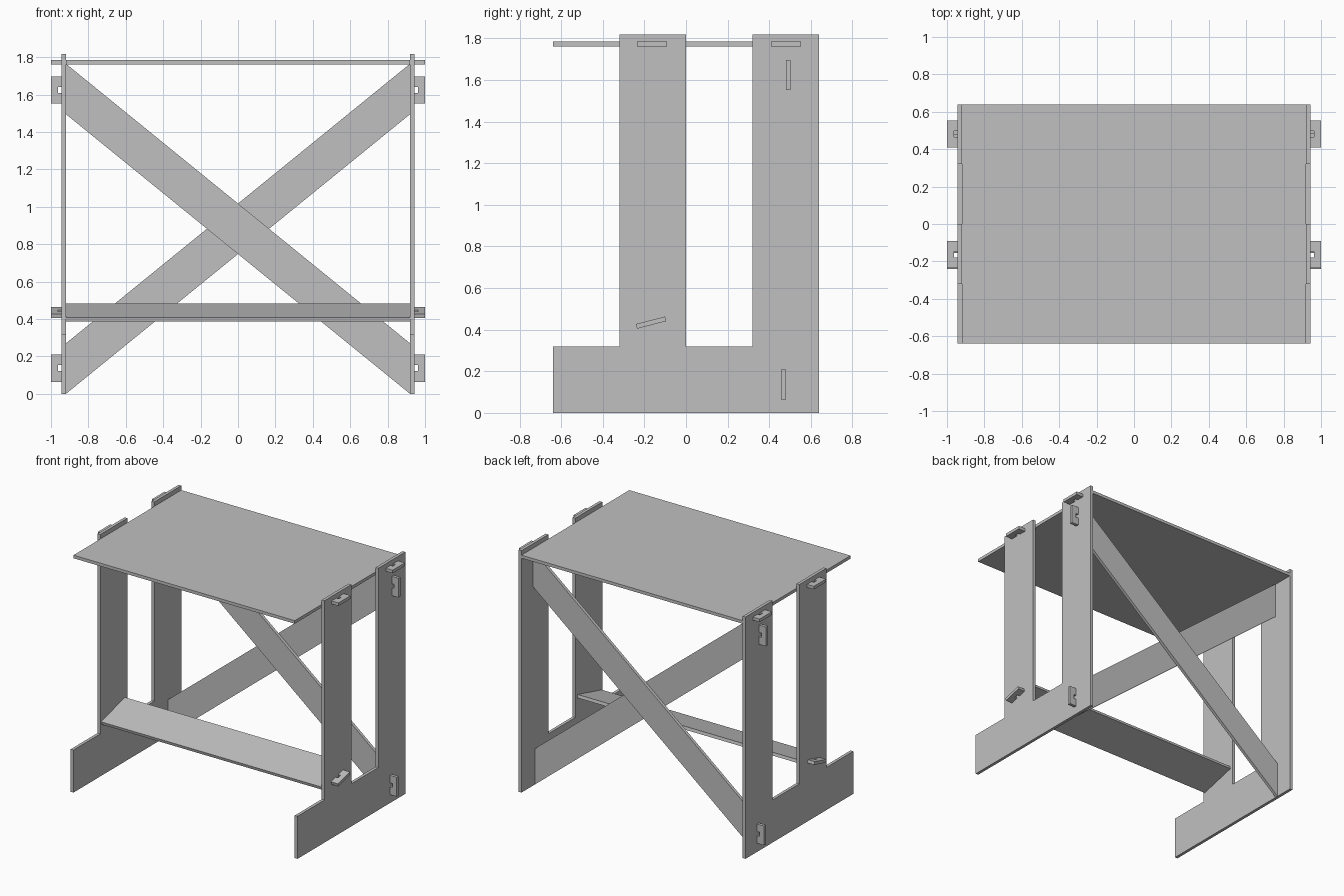
import bpy, bmesh
from math import radians
from mathutils import Matrix

cube = bpy.data.objects.get("Cube")
if cube:
    bpy.data.objects.remove(cube, do_unlink=True)

T = 0.023             # board thickness
INNER = 0.92          # inner face of the side panels
TIP = 1.0             # outer end of the tabs
SLOT = 0.963          # outer end of the wedge hole
DEPTH = 0.64

grey = bpy.data.materials.new("plain grey")
grey.use_nodes = True
colour = (0.53, 0.53, 0.53, 1)
grey.diffuse_color = colour
grey.node_tree.nodes["Principled BSDF"].inputs["Base Color"].default_value = colour


def board(name, outlines, matrix):
    """Cut flat outlines from a sheet of thickness T, then place them."""
    bm = bmesh.new()
    for pts in outlines:
        face = bm.faces.new([bm.verts.new((u, v, -T / 2)) for u, v in pts])
        ext = bmesh.ops.extrude_face_region(bm, geom=[face])
        top = [g for g in ext["geom"] if isinstance(g, bmesh.types.BMVert)]
        bmesh.ops.translate(bm, verts=top, vec=(0, 0, T))
    bm.transform(matrix)
    bmesh.ops.recalc_face_normals(bm, faces=bm.faces)
    mesh = bpy.data.meshes.new(name)
    bm.to_mesh(mesh)
    bm.free()
    mesh.materials.append(grey)
    obj = bpy.data.objects.new(name, mesh)
    bpy.context.collection.objects.link(obj)
    return obj


def tab(side, centre, half=0.0725, hole=0.016):
    """C-shaped tab; its wedge hole is closed by the side panel."""
    pts = [(INNER, -half), (TIP, -half), (TIP, half), (INNER, half),
           (INNER, hole), (SLOT, hole), (SLOT, -hole), (INNER, -hole)]
    return [(side * u, centre + v) for u, v in pts]


def rect(u, v):
    return [(-u, -v), (u, -v), (u, v), (-u, v)]


# Orientation of sheets standing across the width and along the depth
upright = Matrix.Rotation(radians(90), 4, "X")
sideways = Matrix.Rotation(radians(90), 4, "Z") @ upright

# Side panels: low foot with two posts
post, foot, height = 0.32, 0.32, 1.818
panel = [(-DEPTH, 0), (DEPTH, 0), (DEPTH, height), (post, height), (post, foot),
         (0, foot), (0, height), (-post, height), (-post, foot), (-DEPTH, foot)]
for side, label in ((1, "left"), (-1, "right")):
    place = Matrix.Translation((side * (INNER + T / 2), 0, 0)) @ sideways
    board(label + "_side_panel", [panel], place)

# Desk top with two tabs at each end
board("desk_top",
      [rect(INNER, DEPTH)] + [tab(s, y) for s in (1, -1) for y in (-0.163, 0.481)],
      Matrix.Translation((0, 0, 1.773)))

# Tilted foot rest, higher at the back
board("foot_rest",
      [rect(INNER, 0.148)] + [tab(s, 0) for s in (1, -1)],
      Matrix.Translation((0, -0.168, 0.434)) @ Matrix.Rotation(radians(14.5), 4, "X"))

# Crossed back braces, one behind the other
for rise, y, label in ((1, 0.48 + T / 2, "rear"), (-1, 0.48 - T / 2, "front")):
    low, high = -rise * INNER, rise * INNER
    brace = [(low, 0.0), (high, 1.495), (high, 1.765), (low, 0.27)]
    board(label + "_cross_brace",
          [brace, tab(-rise, 0.137), tab(rise, 1.624)],
          Matrix.Translation((0, y, 0)) @ upright)
